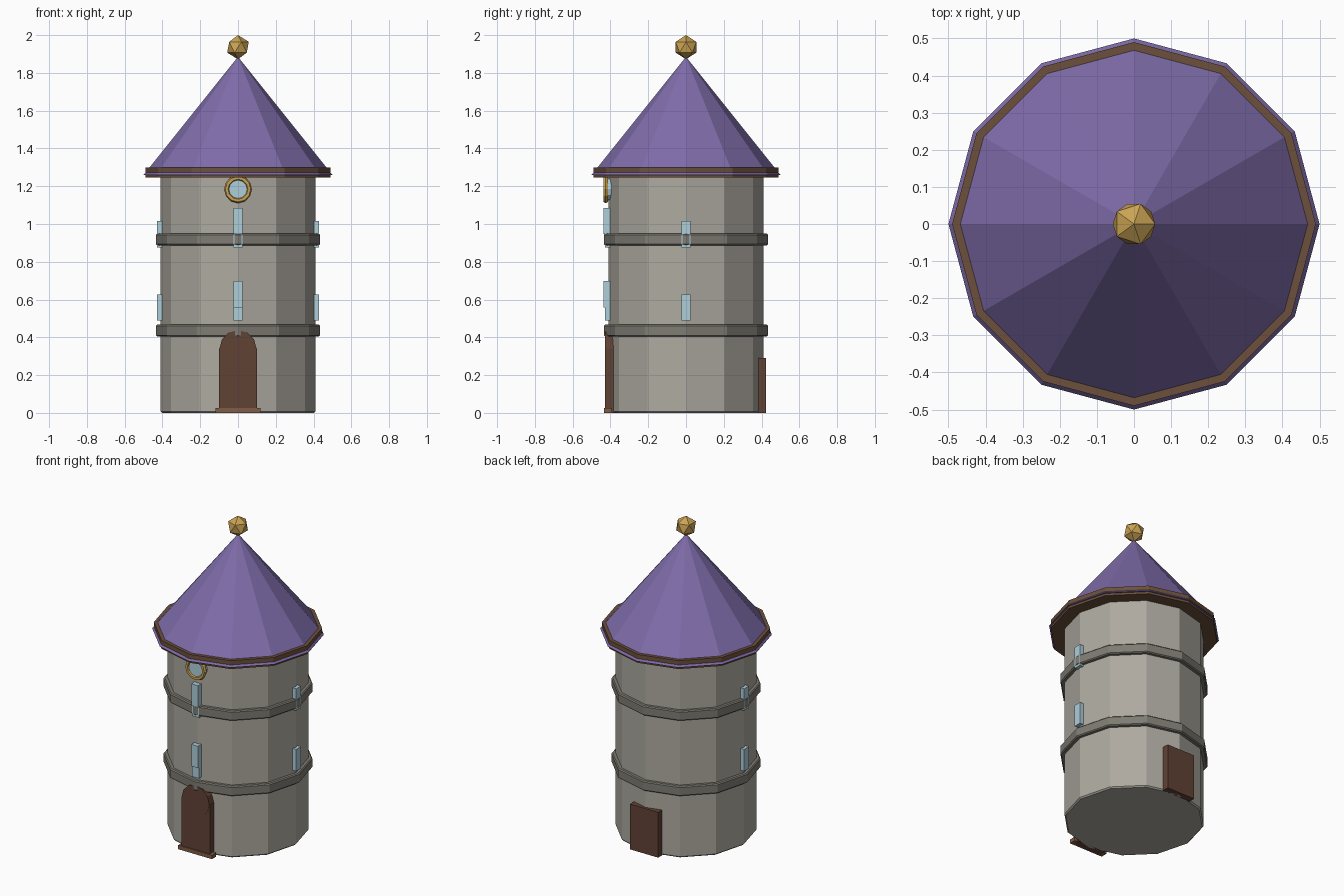
import bpy, math

if "Cube" in bpy.data.objects:
    bpy.data.objects.remove(bpy.data.objects["Cube"])


def material(name, rgb):
    m = bpy.data.materials.new(name)
    m.diffuse_color = (*rgb, 1)
    m.use_nodes = True
    m.node_tree.nodes["Principled BSDF"].inputs["Base Color"].default_value = m.diffuse_color
    return m


STONE = material("stone", (0.42, 0.40, 0.35))
BAND = material("dark_stone", (0.21, 0.20, 0.17))
PURPLE = material("roof_purple", (0.21, 0.15, 0.40))
TRIM = material("trim_wood", (0.15, 0.08, 0.045))
DOOR = material("door_wood", (0.12, 0.055, 0.035))
STEP = material("step_wood", (0.22, 0.11, 0.06))
GLASS = material("glass", (0.42, 0.62, 0.70))
GOLD = material("gold", (0.60, 0.37, 0.09))


def finish(name, mat, bevel=0.0):
    ob = bpy.context.object
    ob.name = name
    ob.data.materials.append(mat)
    if bevel:
        mod = ob.modifiers.new("bevel", 'BEVEL')
        mod.width = bevel
        mod.segments = 1
        mod.limit_method = 'ANGLE'
        mod.angle_limit = math.radians(50)
    return ob


def drum(name, r, z0, z1, mat, bevel=0.0):
    bpy.ops.mesh.primitive_cylinder_add(vertices=12, radius=r, depth=z1 - z0,
                                        location=(0, 0, (z0 + z1) / 2))
    return finish(name, mat, bevel)


def box(name, lo, hi, mat):
    bpy.ops.mesh.primitive_cube_add(
        size=1, location=[(a + b) / 2 for a, b in zip(lo, hi)])
    ob = finish(name, mat)
    ob.scale = [b - a for a, b in zip(lo, hi)]
    return ob


def front_disc(name, r, y0, y1, z, mat):
    bpy.ops.mesh.primitive_cylinder_add(vertices=12, radius=r, depth=y1 - y0,
                                        location=(0, (y0 + y1) / 2, z),
                                        rotation=(math.pi / 2, 0, 0))
    return finish(name, mat)


# Stone tower and its two bands
drum("tower_body", 0.41, 0, 1.255, STONE, 0.008)
drum("lower_band", 0.434, 0.405, 0.467, BAND, 0.006)
drum("upper_band", 0.434, 0.887, 0.949, BAND, 0.006)

# Roof with eave ring and finial
drum("eave_ring", 0.49, 1.246, 1.30, TRIM)
bpy.ops.mesh.primitive_cone_add(vertices=12, radius1=0.5, radius2=0, depth=0.625,
                                location=(0, 0, 1.26 + 0.3125))
finish("roof", PURPLE)
bpy.ops.mesh.primitive_ico_sphere_add(subdivisions=1, radius=0.064,
                                      location=(0, 0, 1.936))
finish("finial", GOLD)

# Front door, arched top, step and plain back door
box("front_door", (-0.1, -0.428, 0), (0.1, -0.38, 0.34), DOOR)
front_disc("door_arch", 0.098, -0.43, -0.385, 0.34, DOOR)
box("door_step", (-0.12, -0.435, 0), (0.12, -0.392, 0.025), STEP)
box("back_door", (-0.1, 0.38, 0), (0.1, 0.424, 0.29), DOOR)

# Slit windows on both floors: front pair overlaps, one on each side
for floor, z in (("lower", 0.488), ("upper", 0.876)):
    box(floor + "_front_window", (-0.024, -0.429, z), (0.024, -0.395, z + 0.14), GLASS)
    box(floor + "_front_window_top", (-0.024, -0.438, z + 0.07),
        (0.024, -0.395, z + 0.21), GLASS)
    for side, s in (("right", 1), ("left", -1)):
        a, b = sorted((s * 0.395, s * 0.429))
        box(f"{floor}_{side}_window", (a, -0.024, z), (b, 0.024, z + 0.14), GLASS)

# Round window under the eaves
front_disc("round_window", 0.06, -0.429, -0.395, 1.184, GLASS)
bpy.ops.mesh.primitive_torus_add(major_segments=12, minor_segments=6,
                                 major_radius=0.06, minor_radius=0.014,
                                 location=(0, -0.425, 1.184),
                                 rotation=(math.pi / 2, 0, 0))
finish("round_window_frame", GOLD)
